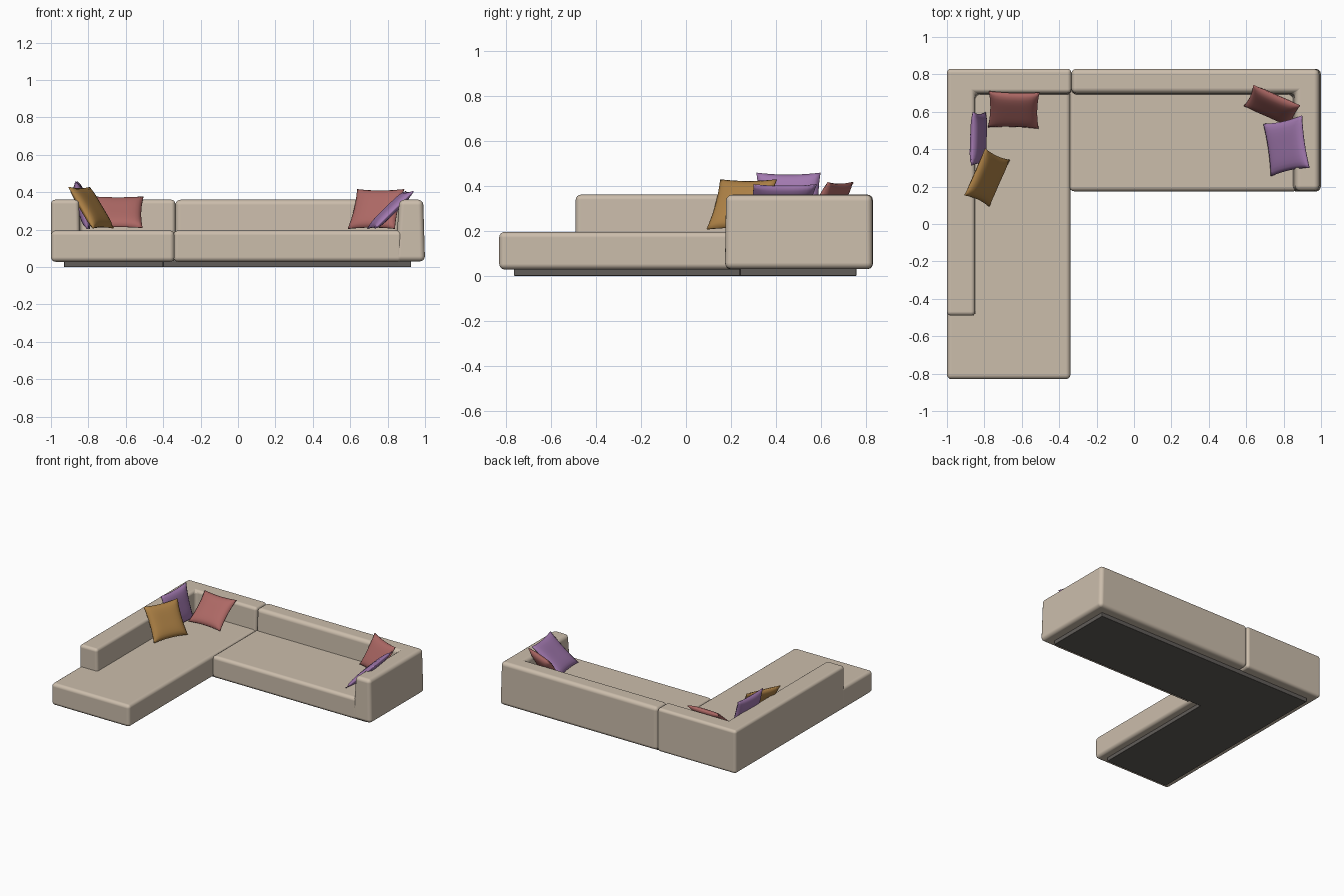
import bpy, bmesh
from mathutils import Vector

if "Cube" in bpy.data.objects:
    bpy.data.objects.remove(bpy.data.objects["Cube"])


def material(name, rgb):
    m = bpy.data.materials.new(name)
    m.diffuse_color = (*rgb, 1)
    m.use_nodes = True
    m.node_tree.nodes["Principled BSDF"].inputs["Base Color"].default_value = m.diffuse_color
    return m


BEIGE = material("beige_fabric", (0.60, 0.51, 0.41))
DARK = material("dark_base", (0.12, 0.11, 0.10))
RED = material("red_fabric", (0.42, 0.14, 0.13))
PURPLE = material("purple_fabric", (0.36, 0.19, 0.43))
OCHRE = material("ochre_fabric", (0.42, 0.22, 0.06))


def finish(name, bm, mat):
    bmesh.ops.recalc_face_normals(bm, faces=bm.faces)
    me = bpy.data.meshes.new(name)
    bm.to_mesh(me)
    bm.free()
    me.materials.append(mat)
    me.polygons.foreach_set("use_smooth", [True] * len(me.polygons))
    ob = bpy.data.objects.new(name, me)
    bpy.context.collection.objects.link(ob)
    return ob


def prism(name, pts, z0, z1, bevel, mat, top=None):
    """Outline raised from z0 to z1 (optionally to a different top outline), edges rounded."""
    bm = bmesh.new()
    lo = [bm.verts.new((x, y, z0)) for x, y in pts]
    hi = [bm.verts.new((x, y, z1)) for x, y in (top or pts)]
    n = len(pts)
    bm.faces.new(lo[::-1])
    bm.faces.new(hi)
    for i in range(n):
        j = (i + 1) % n
        bm.faces.new((lo[i], lo[j], hi[j], hi[i]))
    ob = finish(name, bm, mat)
    b = ob.modifiers.new("rounding", "BEVEL")
    b.width, b.segments, b.harden_normals = bevel, 4, True
    return ob


def pillow(name, centre, across, up, mat, thick=0.055, n=14):
    """Puffed square cushion spanned by the vectors across and up."""
    c, a, b = Vector(centre), Vector(across) / 2, Vector(up) / 2
    nrm = a.cross(b).normalized()
    bm = bmesh.new()
    for side in (1, -1):
        rows = []
        for i in range(n + 1):
            row = []
            for j in range(n + 1):
                u, v = 2 * i / n - 1, 2 * j / n - 1
                puff = max(0, (1 - u ** 4) * (1 - v ** 4)) ** 0.6
                pu = u * (1 - 0.07 * (1 - v * v))
                pv = v * (1 - 0.07 * (1 - u * u))
                row.append(bm.verts.new(c + a * pu + b * pv
                                        + nrm * side * thick / 2 * (0.12 + 0.88 * puff)))
            rows.append(row)
        for i in range(n):
            for j in range(n):
                bm.faces.new((rows[i][j], rows[i + 1][j], rows[i + 1][j + 1], rows[i][j + 1]))
    # thin seam strip joining both halves
    edges = [e for e in bm.edges if e.is_boundary]
    bmesh.ops.bridge_loops(bm, edges=edges)
    return finish(name, bm, mat)


# plinth under the whole sofa
prism("plinth", [(-0.93, -0.765), (-0.40, -0.765), (-0.40, 0.24), (0.925, 0.24),
                 (0.925, 0.757), (-0.93, 0.757)], 0.0, 0.036, 0.003, DARK)

# seats
prism("chaise_seat", [(-1, -0.83), (-0.34, -0.83), (-0.34, 0.72), (-0.87, 0.72),
                      (-0.87, -0.46), (-1, -0.46)], 0.028, 0.195, 0.025, BEIGE)
prism("long_seat", [(-0.345, 0.175), (0.88, 0.175), (0.88, 0.72), (-0.345, 0.72)],
      0.028, 0.195, 0.025, BEIGE)

# L-shaped back and arm of each half, inner side leaning slightly outward
prism("left_back_and_arm",
      [(-1, -0.49), (-0.843, -0.49), (-0.843, 0.685), (-0.335, 0.685), (-0.335, 0.83), (-1, 0.83)],
      0.03, 0.36, 0.022, BEIGE,
      [(-1, -0.49), (-0.85, -0.49), (-0.85, 0.70), (-0.335, 0.70), (-0.335, 0.83), (-1, 0.83)])
prism("right_back_and_arm",
      [(-0.335, 0.685), (0.84, 0.685), (0.84, 0.173), (1, 0.173), (1, 0.83), (-0.335, 0.83)],
      0.03, 0.36, 0.028, BEIGE,
      [(-0.335, 0.70), (0.862, 0.70), (0.862, 0.178), (0.99, 0.178), (0.99, 0.828), (-0.335, 0.83)])

# loose pillows: centre, edge direction, leaning direction
pillow("red_pillow_left", (-0.643, 0.61, 0.293), (0.27, -0.008, 0), (0.005, 0.19, 0.165), RED)
pillow("purple_pillow_left", (-0.832, 0.455, 0.33), (0.01, 0.285, 0), (-0.065, 0, 0.255), PURPLE)
pillow("ochre_pillow", (-0.785, 0.248, 0.317), (0.11, 0.25, 0), (-0.13, 0.06, 0.22), OCHRE)
pillow("red_pillow_right", (0.738, 0.632, 0.31), (0.25, -0.11, 0), (0.05, 0.11, 0.21), RED)
pillow("purple_pillow_right", (0.815, 0.418, 0.305), (0.04, -0.28, 0), (0.205, 0.045, 0.2), PURPLE, 0.045)
